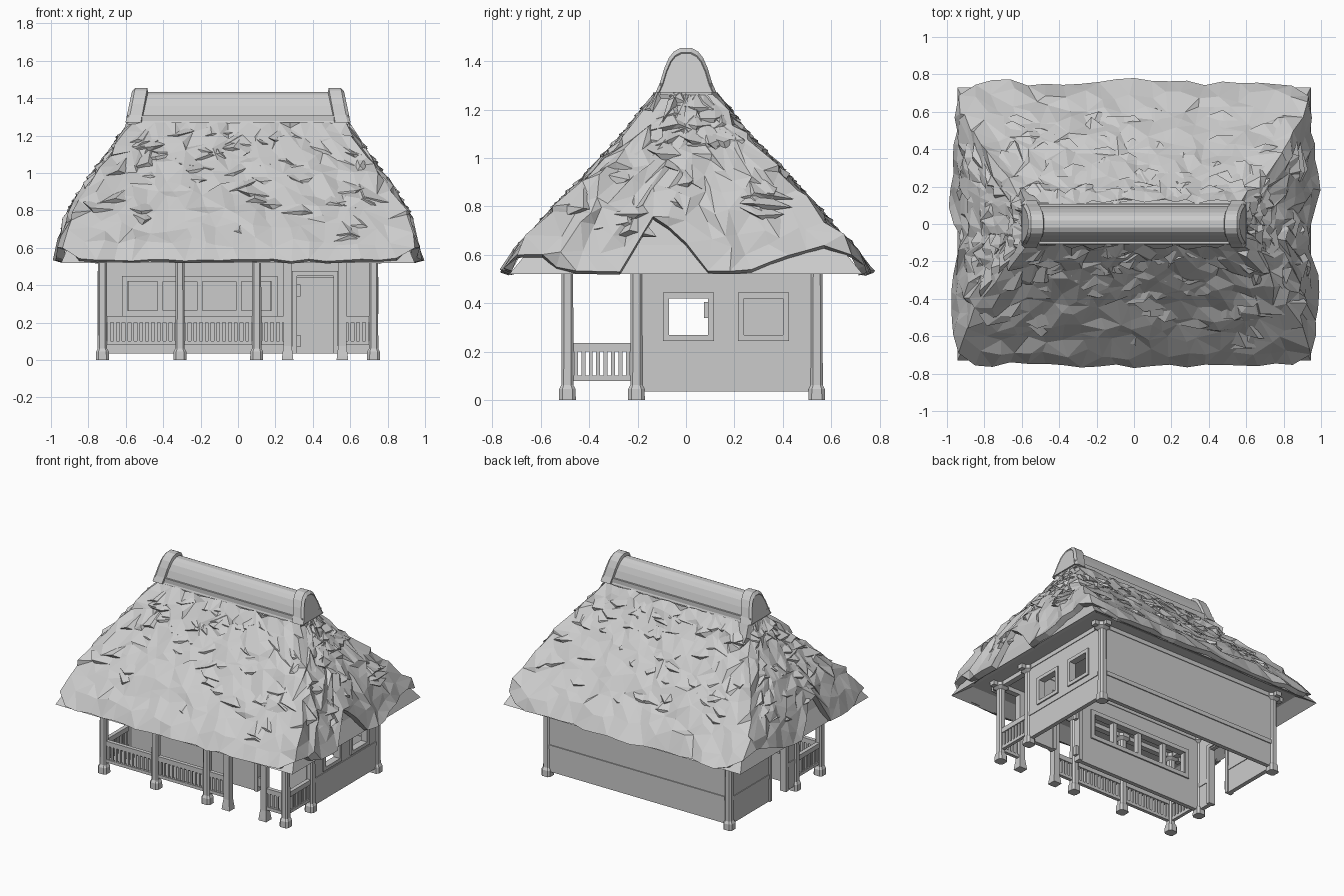
import bpy, bmesh, math, random
from mathutils import Vector

if "Cube" in bpy.data.objects:
    bpy.data.objects.remove(bpy.data.objects["Cube"])

random.seed(7)

def finish(name, bm):
    bmesh.ops.recalc_face_normals(bm, faces=bm.faces)
    me = bpy.data.meshes.new(name)
    bm.to_mesh(me)
    bm.free()
    ob = bpy.data.objects.new(name, me)
    bpy.context.collection.objects.link(ob)
    return ob

def add_box(bm, x0, x1, y0, y1, z0, z1):
    for v in bmesh.ops.create_cube(bm, size=1)['verts']:
        v.co = ((x0 + x1) / 2 + v.co.x * (x1 - x0), (y0 + y1) / 2 + v.co.y * (y1 - y0),
                (z0 + z1) / 2 + v.co.z * (z1 - z0))

def boxes(name, items):
    bm = bmesh.new()
    for b in items:
        add_box(bm, *b)
    return finish(name, bm)

def loft(bm, rings, cap=True):
    rows = [[bm.verts.new(p) for p in r] for r in rings]
    n = len(rows[0])
    for a, b in zip(rows, rows[1:]):
        for i in range(n):
            bm.faces.new((a[i], a[(i + 1) % n], b[(i + 1) % n], b[i]))
    if cap:
        bm.faces.new(rows[0])
        bm.faces.new(rows[-1])

def square(x, y, z, hx, hy):
    return [(x - hx, y - hy, z), (x + hx, y - hy, z), (x + hx, y + hy, z), (x - hx, y + hy, z)]

def octagon(x, y, z, h):
    c = h * .6
    return [(x + a, y + b, z) for a, b in
            ((-c, -h), (c, -h), (h, -c), (h, c), (c, h), (-c, h), (-h, c), (-h, -c))]

def interp(table, t):
    t = min(max(t, table[0][0]), table[-1][0])
    for a, b in zip(table, table[1:]):
        if t <= b[0]:
            k = (t - a[0]) / (b[0] - a[0])
            return [p + (q - p) * k for p, q in zip(a[1:], b[1:])]

# Roof outline: height, half width, half depth
PROFILE = [(.52, .95, .735), (.64, .915, .65), (.80, .875, .51), (.95, .785, .365),
           (1.12, .655, .205), (1.27, .555, .095)]

def roof_point(u, v, z, off):
    hx, hy = interp(PROFILE, z)
    ox = math.copysign(off, u) if abs(u) > .999 else 0
    oy = math.copysign(off, v) if abs(v) > .999 else 0
    return Vector((u * hx + ox, v * hy + oy, z))

# Smooth roof base with recessed soffit
bm = bmesh.new()
rings = [square(0, 0, .58, .85, .63), square(0, 0, .52, .945, .73)]
rings += [square(0, 0, z, x - .02, y - .02) for z, x, y in PROFILE[1:]]
loft(bm, rings)
finish("roof_base", bm)

# Ragged thatch layer, columns run round the eaves; the ends have a torn lower edge
END_EDGE = [(-.66, .63), (-.5, .535), (-.26, .53), (-.2, .77), (-.03, .69), (.09, .53),
            (.25, .535), (.4, .59), (.66, .65)]
NX, NY, ROWS = 20, 16, 11
cols = [(-1 + 2 * i / NX, -1) for i in range(NX)] + [(1, -1 + 2 * i / NY) for i in range(NY)]
cols += [(-u, -v) for u, v in cols]
bm = bmesh.new()
rings = [[] for _ in range(ROWS + 2)]
for u, v in cols:
    corner = abs(u) > .99 and abs(v) > .99
    side = abs(u) > .99
    if corner:
        low = .60
    elif side:
        low = interp(END_EDGE, v * .7)[0]
    else:
        low = .525 + random.uniform(0, .015) + .05 * max(0, abs(u) - .85) / .15
    for r in range(ROWS + 1):
        jit = 0 if r in (0, ROWS) else 1
        z = low + (1.27 - low) * (r / ROWS) ** .85 + jit * random.uniform(-.036, .036)
        bulge = .012 if corner else .016 + .008 * (1 - (v if side else u) ** 2)
        if r < 2:
            bulge += .012
        p = roof_point(u, v, z, bulge + random.uniform(-.018, .02))
        if jit:
            p[1 if side else 0] += random.uniform(-.032, .032)
        if r == 0:
            q = p.copy()
            q[0 if side else 1] *= .955
            q.z -= .012
            rings[0].append(q)
        rings[r + 1].append(p)
loft(bm, rings, cap=False)
bmesh.ops.triangulate(bm, faces=bm.faces)
finish("thatch", bm)

# Loose straw wedges lying on the slopes
bm = bmesh.new()
for k in range(170):
    z = .66 + .55 * random.random() ** .7
    s = random.uniform(-.93, .93)
    sg = random.choice((-1, 1))
    is_side = random.random() < .4
    w = random.uniform(.05, .11)
    h = random.uniform(.04, .09)
    hx, hy = interp(PROFILE, z)
    dw = w / (hy if is_side else hx)

    def pt(ds, dz, off):
        c = max(-.98, min(.98, s + ds))
        return bm.verts.new(roof_point(sg, c, z + dz, off) if is_side else roof_point(c, sg, z + dz, off))
    a = pt(random.uniform(-dw, dw), h, .005)
    b = pt(-dw, random.uniform(-.04, .04), .015)
    c = pt(dw, random.uniform(-.04, .04), .015)
    d = pt(random.uniform(-dw, dw) * .5, 0, random.uniform(.035, .052))
    e = pt(0, -.03, .005)
    for f in ((a, b, d), (a, d, c), (b, e, d), (d, e, c)):
        bm.faces.new(f)
finish("straw_wedges", bm)

# Ridge cap: base slab, arched body and leaning end arches
ARCH = [(.126, 1.27), (.108, 1.31), (.09, 1.37), (.07, 1.415), (.05, 1.44), (.022, 1.455)]
ARCH = ARCH + [(-y, z) for y, z in reversed(ARCH)]

def arch_ring(x, lean, k):
    return [(x - math.copysign(lean, x) * (z - 1.27) / .185, y * k, 1.27 + (z - 1.27) * k) for y, z in ARCH]

boxes("ridge_slab", [(-.59, .59, -.107, .107, 1.26, 1.308)])
bm = bmesh.new()
loft(bm, [arch_ring(-.53, .02, .88), arch_ring(.53, .02, .88)])
finish("ridge_body", bm)
bm = bmesh.new()
for s in (-1, 1):
    loft(bm, [arch_ring(s * x, .035, k) for x, k in
              ((.515, .85), (.52, 1), (.585, 1), (.602, .9), (.598, .87))])
finish("ridge_ends", bm)

# Chamfered posts with feet and bracket caps
POSTS = [(x, -.49) for x in (-.725, -.31, .10, .725)] + [(s * .725, y) for s in (-1, 1) for y in (-.205, .54)]
bm = bmesh.new()
for x, y in POSTS:
    loft(bm, [octagon(x, y, z, h) for z, h in
              ((0, .035), (.045, .034), (.062, .025), (.535, .024), (.55, .045), (.575, .045))])
finish("posts", bm)
bm = bmesh.new()
for x in (.265, .558):
    loft(bm, [square(x, -.49, z, h, h) for z, h in ((0, .031), (.02, .029), (.075, .022), (.575, .022))])
finish("entry_posts", bm)

# Beams on the post heads
boxes("eave_beams", [(-.8, .8, y - .02, y + .02, .55, .585) for y in (-.49, -.205, .54)]
      + [(x - .02, x + .02, -.56, .61, .55, .585) for x in (-.725, .725)])

# Walls: flat sheet with openings, thickened
def wall(name, along_x, pos, u0, u1, z0, z1, holes):
    us = sorted({u0, u1, *[h[0] for h in holes], *[h[1] for h in holes]})
    zs = sorted({z0, z1, *[h[2] for h in holes], *[h[3] for h in holes]})
    bm = bmesh.new()
    grid = {(u, z): bm.verts.new((u, pos, z) if along_x else (pos, u, z)) for u in us for z in zs}
    for a, b in zip(us, us[1:]):
        for c, d in zip(zs, zs[1:]):
            mu, mz = (a + b) / 2, (c + d) / 2
            if not any(h[0] < mu < h[1] and h[2] < mz < h[3] for h in holes):
                bm.faces.new((grid[a, c], grid[b, c], grid[b, d], grid[a, d]))
    bmesh.ops.delete(bm, geom=[v for v in bm.verts if not v.link_faces], context='VERTS')
    m = finish(name, bm).modifiers.new("thickness", 'SOLIDIFY')
    m.thickness, m.offset = .03, 0

def frame(along_x, pos, u0, u1, z0, z1, w, depth, sill=True):
    parts = [(u0, u0 + w, z0, z1), (u1 - w, u1, z0, z1), (u0 + w, u1 - w, z1 - w, z1)]
    if sill:
        parts.append((u0 + w, u1 - w, z0, z0 + w))
    d = depth / 2
    return [(a, b, pos - d, pos + d, c, e) if along_x else (pos - d, pos + d, a, b, c, e)
            for a, b, c, e in parts]

PANES = [(-.585, -.43), (-.40, -.22), (-.19, -.01), (.02, .17)]
SIDE_WIN = [(-.07, .09), (.24, .40)]
wall("front_wall", True, -.205, -.71, .71, .035, .58,
     [(a, b, .265, .42) for a, b in PANES] + [(.315, .51, .035, .44)])
wall("back_wall", True, .54, -.71, .71, .035, .58, [])
wall("right_wall", False, .725, -.19, .52, .035, .58, [(a, b, .27, .42) for a, b in SIDE_WIN])
wall("left_wall", False, -.725, -.19, .52, .035, .58, [(-.07, .09, .035, .44)])

# Window and door frames
items = frame(True, -.205, -.62, .21, .235, .45, .03, .05)
items += [(b, c, -.225, -.185, .265, .42) for (_, b), (c, _) in zip(PANES, PANES[1:])]
for a, b in SIDE_WIN:
    items += frame(False, .725, a - .025, b + .025, .245, .445, .025, .05)
boxes("window_frames", items)
boxes("door_frames", frame(True, -.205, .29, .535, .035, .475, .025, .05, False)
      + frame(False, -.725, -.095, .115, .035, .475, .025, .05, False))
boxes("door_hinges", [(.315, .335, -.22, -.19, z, z + .065) for z in (.07, .34)]
      + [(-.74, -.71, .075, .09, z, z + .065) for z in (.07, .34)])

# Waist rails on the plain walls
boxes("wall_trim", [(-.70, .70, .52, .562, .2, .23), (.705, .745, -.18, .515, .2, .23),
                    (-.745, -.705, .115, .515, .2, .23), (-.745, -.705, -.18, -.095, .2, .23)])

# Porch railings with balusters
def railing(along_x, pos, a, b):
    spans = [(a, b, .2, .235, .014), (a, b, .08, .102, .012)]
    n = round((b - a) / .03)
    for i in range(n):
        c = a + (i + .5) * (b - a) / n
        spans.append((c - .008, c + .008, .1, .2, .008))
    return [(p, q, pos - d, pos + d, c, e) if along_x else (pos - d, pos + d, p, q, c, e)
            for p, q, c, e, d in spans]

rails = railing(True, -.49, -.705, -.33) + railing(True, -.49, -.29, .08)
rails += railing(True, -.49, .12, .245) + railing(True, -.49, .58, .705)
for s in (-1, 1):
    rails += railing(False, s * .725, -.47, -.225)
boxes("porch_railings", rails)
